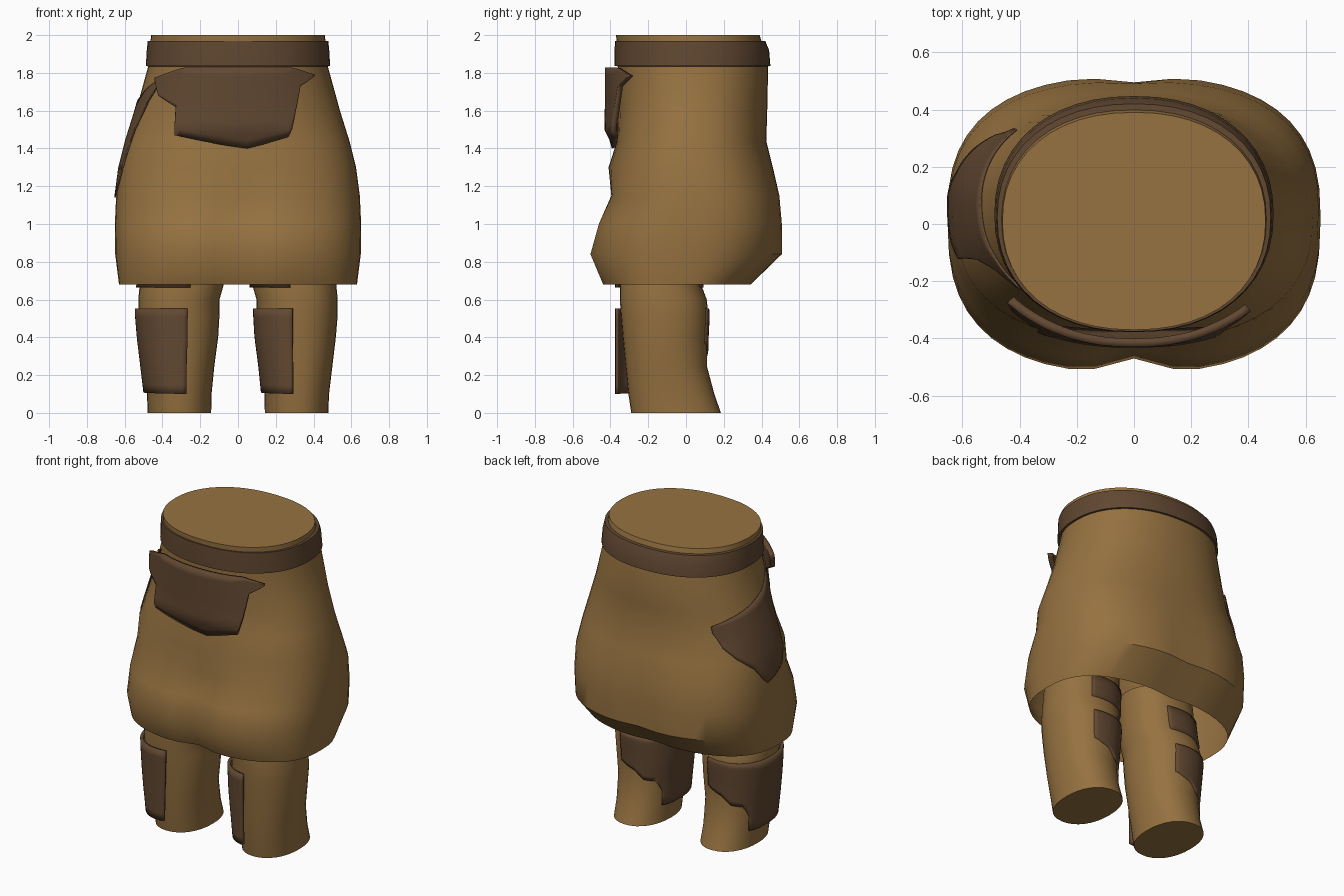
import bpy, bmesh, math

if "Cube" in bpy.data.objects:
    bpy.data.objects.remove(bpy.data.objects["Cube"])


def material(name, rgb):
    m = bpy.data.materials.new(name)
    m.diffuse_color = (*rgb, 1)
    m.use_nodes = True
    m.node_tree.nodes["Principled BSDF"].inputs["Base Color"].default_value = m.diffuse_color
    return m


TAN = material("tan cloth", (0.305, 0.168, 0.052))
DARK = material("dark brown leather", (0.120, 0.064, 0.031))

# Section tables: z, x min, x max, y min, y max, squareness
SKIRT = [
    (0.68, -0.63, 0.63, -0.45, 0.35, 2.6),
    (0.84, -0.65, 0.65, -0.52, 0.515, 2.6),
    (1.00, -0.652, 0.652, -0.475, 0.515, 2.6),
    (1.15, -0.645, 0.645, -0.405, 0.50, 2.5),
    (1.30, -0.625, 0.625, -0.41, 0.46, 2.4),
    (1.44, -0.59, 0.59, -0.365, 0.425, 2.3),
    (1.60, -0.54, 0.54, -0.36, 0.43, 2.2),
    (1.84, -0.474, 0.474, -0.36, 0.435, 2.2),
    (2.00, -0.46, 0.46, -0.37, 0.39, 2.2),
]
LEG = [
    (0.00, -0.478, -0.142, -0.29, 0.185, 2.2),
    (0.10, -0.482, -0.14, -0.305, 0.15, 2.2),
    (0.25, -0.50, -0.125, -0.32, 0.11, 2.2),
    (0.40, -0.518, -0.105, -0.335, 0.112, 2.2),
    (0.52, -0.528, -0.098, -0.345, 0.118, 2.2),
    (0.60, -0.528, -0.098, -0.35, 0.11, 2.2),
    (0.68, -0.52, -0.075, -0.35, 0.08, 2.2),
    (0.95, -0.50, -0.06, -0.33, 0.06, 2.2),
]


def section(table, z):
    """Linear interpolation of a section table at height z."""
    z = min(max(z, table[0][0]), table[-1][0])
    for a, b in zip(table, table[1:]):
        if z <= b[0]:
            t = (z - a[0]) / (b[0] - a[0])
            return [p + (q - p) * t for p, q in zip(a[1:], b[1:])]


def point(table, deg, z, off=0.0):
    x0, x1, y0, y1, n = section(table, z)
    c, s = math.cos(math.radians(deg)), math.sin(math.radians(deg))
    x = (x1 - x0 + 2 * off) / 2 * math.copysign(abs(c) ** (2 / n), c)
    y = (y1 - y0 + 2 * off) / 2 * math.copysign(abs(s) ** (2 / n), s)
    if table is SKIRT and z < 1.3:          # soft centre crease, front and back
        depth = (0.05 if s < 0 else 0.02) * min(1, (1.3 - z) / 0.3)
        y -= math.copysign(depth * math.exp(-(x / 0.11) ** 2), s) * abs(s)
    return ((x0 + x1) / 2 + x, (y0 + y1) / 2 + y, z)


def curve(keys, v):
    """Piecewise linear lookup."""
    for (a, p), (b, q) in zip(keys, keys[1:]):
        if v <= b:
            return p + (q - p) * max(0, v - a) / (b - a)
    return keys[-1][1]


def build(name, rows, mat, closed=True, cap_low=False, cap_high=False):
    bm = bmesh.new()
    grid = [[bm.verts.new(p) for p in row] for row in rows]
    n = len(rows[0])
    for lo, hi in zip(grid, grid[1:]):
        for i in range(n if closed else n - 1):
            j = (i + 1) % n
            bm.faces.new((lo[i], lo[j], hi[j], hi[i]))
    if cap_low:
        bm.faces.new(grid[0][::-1])
    if cap_high:
        bm.faces.new(grid[-1])
    me = bpy.data.meshes.new(name)
    bm.to_mesh(me)
    bm.free()
    me.materials.append(mat)
    ob = bpy.data.objects.new(name, me)
    bpy.context.collection.objects.link(ob)
    bpy.ops.object.select_all(action='DESELECT')
    bpy.context.view_layer.objects.active = ob
    ob.select_set(True)
    bpy.ops.object.shade_smooth_by_angle(angle=math.radians(40))
    return ob


def loft(name, table, mat, sides, **caps):
    rows = [[point(table, 360 * i / sides, r[0]) for i in range(sides)] for r in table]
    return build(name, rows, mat, **caps)


def patch(name, table, lo, hi, off, thick, steps=36, rows_n=10):
    """Panel lying over a lofted body between two edge curves (angle, z)."""
    a, b = lo[0][0], lo[-1][0]
    angles = sorted({a + (b - a) * i / steps for i in range(steps + 1)} | {k[0] for k in lo})
    rows = []
    for r in range(rows_n + 1):
        t = r / rows_n
        row = []
        for d in angles:
            l, h = curve(lo, d), curve(hi, d)
            z = l + (h - l) * t
            row.append(point(table, d, z, off(z) if callable(off) else off))
        rows.append(row)
    ob = build(name, rows, DARK, closed=False)
    mod = ob.modifiers.new("thickness", 'SOLIDIFY')
    mod.thickness = thick
    mod.offset = -1
    return ob


# Skirt body, closed at the waist and open at the hem
loft("skirt", SKIRT, TAN, 48, cap_high=True)

# Waist belt
BELT = [
    (1.834, -0.465, 0.465, -0.35, 0.42, 2.2),
    (1.836, -0.488, 0.488, -0.378, 0.447, 2.2),
    (1.92, -0.483, 0.483, -0.378, 0.440, 2.2),
    (1.968, -0.478, 0.478, -0.376, 0.420, 2.2),
    (1.970, -0.455, 0.455, -0.35, 0.39, 2.2),
]
loft("belt", BELT, DARK, 48)

# Front pouch, bulging away from the skirt
patch("front_pouch", SKIRT,
      [(220, 1.765), (226, 1.68), (239, 1.62), (241, 1.47), (273, 1.40),
       (292, 1.46), (298, 1.60), (303, 1.73), (315, 1.785)],
      [(220, 1.775), (240, 1.828), (300, 1.828), (315, 1.79)],
      lambda z: 0.015 + 0.055 * min(1, max(0, (z - 1.40) / 0.1)), 0.03)

# Torn side patch on the hip
patch("hip_patch", SKIRT,
      [(134, 1.49), (140, 1.40), (150, 1.33), (165, 1.25), (177, 1.14), (190, 1.20),
       (195, 1.28), (200, 1.50), (208, 1.65), (219, 1.77)],
      [(134, 1.53), (150, 1.57), (172, 1.62), (190, 1.67), (205, 1.73), (219, 1.78)],
      0.009, 0.008)

# Legs with shin guards and upper straps; both guards wrap toward -x
for side, sign, front in (("left", 1, 281), ("right", -1, 266)):
    if sign == 1:
        table = LEG
    else:
        table = [(z, -x1, -x0, y0, y1, n) for z, x0, x1, y0, y1, n in LEG]
    loft(side + "_leg", table, TAN, 32, cap_low=True, cap_high=True)
    guard = [(z, x0 - 0.018, x1 + 0.01, -0.375, y1 + 0.008, n)
             for z, x0, x1, y0, y1, n in table]
    patch(side + "_shin_guard", guard,
          [(70, 0.37), (95, 0.33), (110, 0.28), (130, 0.27), (145, 0.20),
           (150, 0.11), (front, 0.10)],
          [(70, 0.553), (front, 0.553)], 0, 0.02)
    patch(side + "_upper_strap", guard, [(70, 0.665), (front, 0.665)],
          [(70, 0.82), (front, 0.82)], 0, 0.02, rows_n=3)
